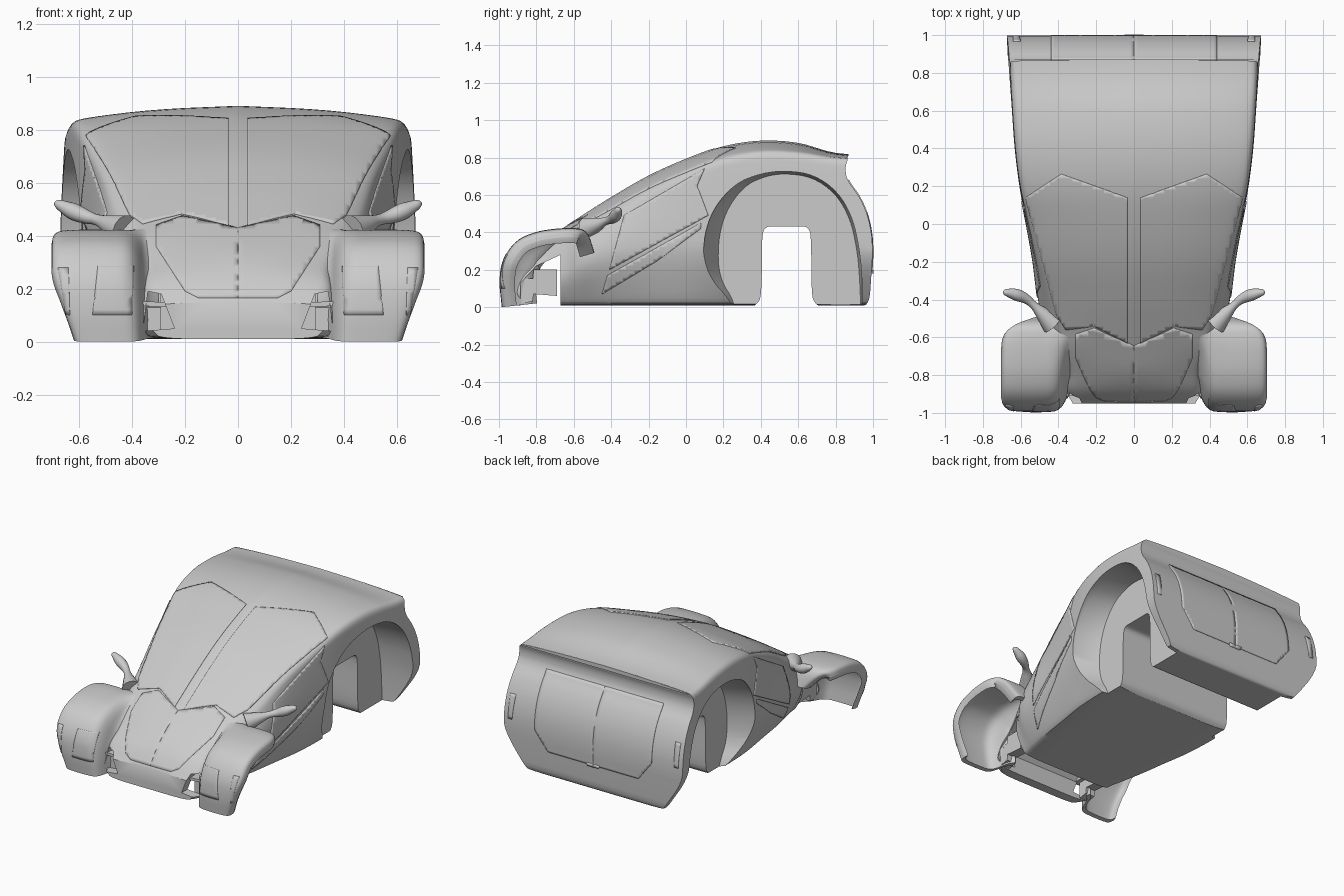
import bpy, bmesh
from mathutils import Vector
from mathutils.bvhtree import BVHTree

if "Cube" in bpy.data.objects:
    bpy.data.objects.remove(bpy.data.objects["Cube"])


def chaikin(pts, n=2):
    """Corner-cutting smoothing of an open polyline, keeping its ends."""
    pts = [Vector(p) for p in pts]
    for _ in range(n):
        out = [pts[0]]
        for a, b in zip(pts, pts[1:]):
            out += [a.lerp(b, 0.25), a.lerp(b, 0.75)]
        pts = out + [pts[-1]]
    return pts


def finish(name, bm, angle=0.6):
    me = bpy.data.meshes.new(name)
    bm.to_mesh(me)
    bm.free()
    me.shade_smooth()
    me.set_sharp_from_angle(angle=angle)
    ob = bpy.data.objects.new(name, me)
    bpy.context.collection.objects.link(ob)
    return ob


def loft(name, rings, mirror=False):
    """Closed solid through equal-length rings of points."""
    bm = bmesh.new()
    rows = [[bm.verts.new(p) for p in r] for r in rings]
    n = len(rows[0])
    for a, b in zip(rows, rows[1:]):
        for i in range(n):
            j = (i + 1) % n
            bm.faces.new((a[i], a[j], b[j], b[i]))
    bm.faces.new(rows[0])
    bm.faces.new(rows[-1])
    bmesh.ops.recalc_face_normals(bm, faces=bm.faces)
    ob = finish(name, bm)
    if mirror:
        ob.modifiers.new("Mirror", 'MIRROR')
    return ob


def prism_x(name, pts, a, b):
    return loft(name, [[(x, p[0], p[1]) for p in pts] for x in (a, b)])


def cut(body, cutters):
    for c in cutters:
        m = body.modifiers.new("Cut", 'BOOLEAN')
        m.operation, m.solver, m.object = 'DIFFERENCE', 'EXACT', c
    dg = bpy.context.evaluated_depsgraph_get()
    me = bpy.data.meshes.new_from_object(body.evaluated_get(dg))
    body.modifiers.clear()
    body.data = me
    for c in cutters:
        bpy.data.objects.remove(c)
    me.shade_smooth()
    me.set_sharp_from_angle(angle=0.6)


RAYS = {
    'top': (lambda u, v: (u, v, 5), (0, 0, -1)),
    'front': (lambda u, v: (u, -5, v), (0, 1, 0)),
    'back': (lambda u, v: (u, 5, v), (0, -1, 0)),
    'side': (lambda u, v: (5, u, v), (-1, 0, 0)),
}


def panel(name, pts, view, target, thick=0.01):
    """Thin plate: a flat outline projected onto the target, mirrored in x."""
    bm = bmesh.new()
    bm.faces.new([bm.verts.new((u, v, 0)) for u, v in pts])
    bmesh.ops.triangulate(bm, faces=bm.faces[:])
    for no in ((1, 0, 0), (0, 1, 0)):
        for k in range(-50, 51):
            bmesh.ops.bisect_plane(bm, geom=bm.verts[:] + bm.edges[:] + bm.faces[:],
                                   plane_co=Vector(no) * (k * 0.02 + 0.001), plane_no=no)
    bmesh.ops.remove_doubles(bm, verts=bm.verts, dist=0.003)
    bmesh.ops.triangulate(bm, faces=bm.faces[:])
    tree = BVHTree.FromObject(target, bpy.context.evaluated_depsgraph_get())
    start, d = RAYS[view]
    lost = []
    for v in bm.verts:
        u, w = v.co.x, v.co.y
        # nearest of several nudged rays, so none slips through a mesh edge
        hits = [tree.ray_cast(Vector(start(u + a, w + b)), Vector(d))
                for a, b in ((0, 0), (4e-4, 3e-4), (-3e-4, 4e-4))]
        hits = [h for h in hits if h[0]]
        if hits:
            depth = min(h[3] for h in hits)
            v.co = Vector(start(u, w)) + Vector(d) * depth
        else:
            lost.append(v)
    bmesh.ops.delete(bm, geom=lost, context='VERTS')
    bmesh.ops.recalc_face_normals(bm, faces=bm.faces)
    ob = finish(name, bm)
    ob.modifiers.new("Mirror", 'MIRROR')
    s = ob.modifiers.new("Solidify", 'SOLIDIFY')
    s.thickness, s.offset = thick, 0
    return ob


# Body stations: y, top z, edge z, edge half width, mid half width, mid z, floor half width
S = [(-.95, .15, .14, .29, .34, .08, .32), (-.88, .25, .22, .33, .38, .10, .36),
     (-.78, .34, .29, .34, .38, .14, .36), (-.65, .425, .38, .38, .42, .22, .36),
     (-.55, .49, .43, .41, .48, .30, .38), (-.40, .585, .51, .45, .51, .36, .41),
     (-.20, .70, .62, .505, .535, .40, .44), (.0, .79, .71, .555, .57, .42, .47),
     (.20, .86, .79, .60, .61, .42, .48), (.40, .89, .825, .625, .64, .42, .48),
     (.60, .878, .82, .64, .655, .42, .50), (.80, .825, .795, .65, .668, .40, .54),
     (1.03, .812, .785, .65, .675, .38, .52)]


def station(s):
    y, zt, ze, we, wm, zm, wb = s
    h = zt - ze
    half = [(0, zt), (.5 * we, zt - .2 * h), (.92 * we, zt - .7 * h), (we, ze),
            (we + .4 * (wm - we), ze - .18 * (ze - zm)), (wm, zm), (wm - .005, zm * .65),
            (wb, .04), (wb - .03, .01), (0, .01)]
    half = chaikin(half)
    return [(p.x, y, p.y) for p in half] + [(-p.x, y, p.y) for p in half[-2:0:-1]]


rows = []
for i in range(len(S) - 1):
    p0, p1, p2, p3 = (S[max(0, min(len(S) - 1, i + k))] for k in (-1, 0, 1, 2))
    for k in range(5):
        t = k / 5
        rows.append([.5 * (2 * b + (c - a) * t + (2 * a - 5 * b + 4 * c - d) * t * t
                           + (3 * b - a - 3 * c + d) * t ** 3)
                     for a, b, c, d in zip(p0, p1, p2, p3)])
body = loft("body_shell", [station(r) for r in rows + [S[-1]]])

# Rear profile with roof lip, rear wheel slot and hollow under the nose
tail = chaikin([(.87, 1.2), (.87, .80), (.85, .75), (.86, .68), (.93, .59), (.98, .47),
                (1.0, .33), (.99, .15), (.98, .02), (.93, .0), (.92, -.2)])
tail[0:6] = [Vector((.87, 1.2)), Vector((.87, .79))]
cutters = [prism_x("tail_cutter", tail + [Vector((1.3, -.2)), Vector((1.3, 1.2))], -1, 1),
           prism_x("slot_cutter", chaikin([(.33, -.01), (.38, .015), (.405, .06), (.405, .37),
                   (.42, .43), (.48, .43), (.6, .43), (.655, .43), (.67, .37), (.67, .07),
                   (.69, .015), (.75, -.01)]), -1, 1),
           prism_x("nose_cutter", [(-.885, -.1), (-.885, .13), (-.8, .22), (-.67, .28),
                                   (-.67, -.1)], -.8, .8)]

# Rear wheel wells, flaring outward, and front air intakes
arch = chaikin([(.22, -.1), (.2, .03), (.1, .16), (.09, .35), (.14, .52), (.26, .66), (.4, .715),
                (.53, .73), (.68, .71), (.81, .62), (.89, .48), (.925, .32), (.94, .18), (.95, -.1)])
inner = [Vector((.53 + (p.x - .53) * (.82 if p.x < .53 else .97), p.y * .98)) for p in arch]
for s in (-1, 1):
    cutters.append(loft("wheel_well_cutter", [[(s * x, p.x, p.y) for p in r]
                        for x, r in ((.43, inner), (.58, arch), (1, arch))]))
    cutters.append(loft("intake_cutter", [[(s * x, y, z) for x, z in
                        ((.24, .05), (.36, .04), (.34, .19), (.29, .18))] for y in (-1.1, -.8)]))
cut(body, cutters)

# Front fenders: arched hollow shells (y, z, outer x, inner-side drop along the arch)
path = chaikin([(-.985, .0, .62, .8), (-.998, .12, .66, .8), (-.985, .25, .705, .9),
                (-.91, .36, .705, .9), (-.8, .405, .705, .7), (-.7, .42, .705, .4),
                (-.6, .425, .70, .0), (-.525, .41, .66, -.3), (-.49, .29, .55, 0)])
sec = chaikin([(0, .2), (.12, .15), (.19, .06), (.28, .01), (.45, 0), (.85, 0), (.98, .01), (1, .05)])
loop = [(p.x, p.y) for p in sec] + [(.03 + .94 * p.x, p.y + .03) for p in reversed(sec)]
half = len(sec)
rings = []
for i, p in enumerate(path):
    t = (path[min(i + 1, len(path) - 1)] - path[max(i - 1, 0)]).to_2d().normalized()
    ring = []
    for k, (u, d) in enumerate(loop):
        if u < .4:
            th = 0 if k < half else .03
            d = (d - th) * p.w + th
        ring.append((.30 + u * (p.z - .30), p.x + t.y * d, max(0, p.y - t.x * d)))
    rings.append(ring)
fender = loft("front_fender", rings, mirror=True)

# Intake fin and duct behind it, both sides
loft("intake_fin", [[(x, y, z) for y, z in ((-.91, a), (-.80, a), (-.80, a + .018), (-.91, a + .018))]
                    for x, a in ((.26, .13), (.36, .135))], mirror=True)
loft("intake_duct", [[(x, y, z) for x, z in ((.29, a), (.36, a), (.36, b), (.29, b))]
                     for y, a, b in ((-.88, .02, .13), (-.82, .03, .14), (-.815, .07, .2), (-.69, .06, .2))],
     mirror=True)

# Door mirrors: tapered stalk and blade
cu = bpy.data.curves.new("door_mirror", 'CURVE')
cu.dimensions, cu.bevel_depth, cu.bevel_resolution, cu.use_fill_caps = '3D', 1, 5, True
sp = cu.splines.new('NURBS')
pts = [(.43, -.53, .42, .06), (.48, -.48, .44, .04), (.53, -.43, .46, .018), (.57, -.395, .47, .026),
       (.62, -.375, .49, .034), (.66, -.365, .51, .024), (.69, -.36, .525, .014), (.693, -.36, .527, .002)]
sp.points.add(len(pts) - 1)
for q, (x, y, z, r) in zip(sp.points, pts):
    q.co, q.radius = (x, y, z, 1), r
sp.use_endpoint_u, sp.order_u = True, 3
mirror_ob = bpy.data.objects.new("door_mirror", cu)
bpy.context.collection.objects.link(mirror_ob)
mirror_ob.modifiers.new("Mirror", 'MIRROR')

# Glass, hood, hatch and lamp panels laid on the body
panel("windshield", [(.035, .14), (.035, -.63), (.21, -.54), (.36, -.56), (.41, -.48), (.575, .14),
                     (.385, .265)], 'top', body)
panel("hood", [(0, .165), (.15, .165), (.2, .19), (.31, .36), (.31, .44), (.21, .475), (0, .43)],
      'front', body, .005)
panel("side_window", [(-.41, .2), (-.33, .49), (.1, .74), (.06, .65), (.12, .49)], 'side', body)
panel("side_sill", [(-.45, .07), (-.42, .17), (.08, .45), (.08, .42), (-.15, .25)], 'side', body)
panel("rear_hatch", [(0, .68), (.44, .68), (.44, .32), (.34, .19), (0, .19)], 'back', body)
panel("hatch_handle", [(0, .20), (.05, .20), (.04, .18), (0, .18)], 'back', body, .02)
panel("tail_lamp", [(.60, .5), (.64, .5), (.64, .34), (.61, .34)], 'back', body, .006)
panel("front_lamp", [(.53, .285), (.395, .285), (.40, .1), (.55, .1)], 'front', fender, .005)
panel("marker_lamp", [(.64, .28), (.68, .28), (.65, .1), (.635, .1)], 'front', fender, .005)
